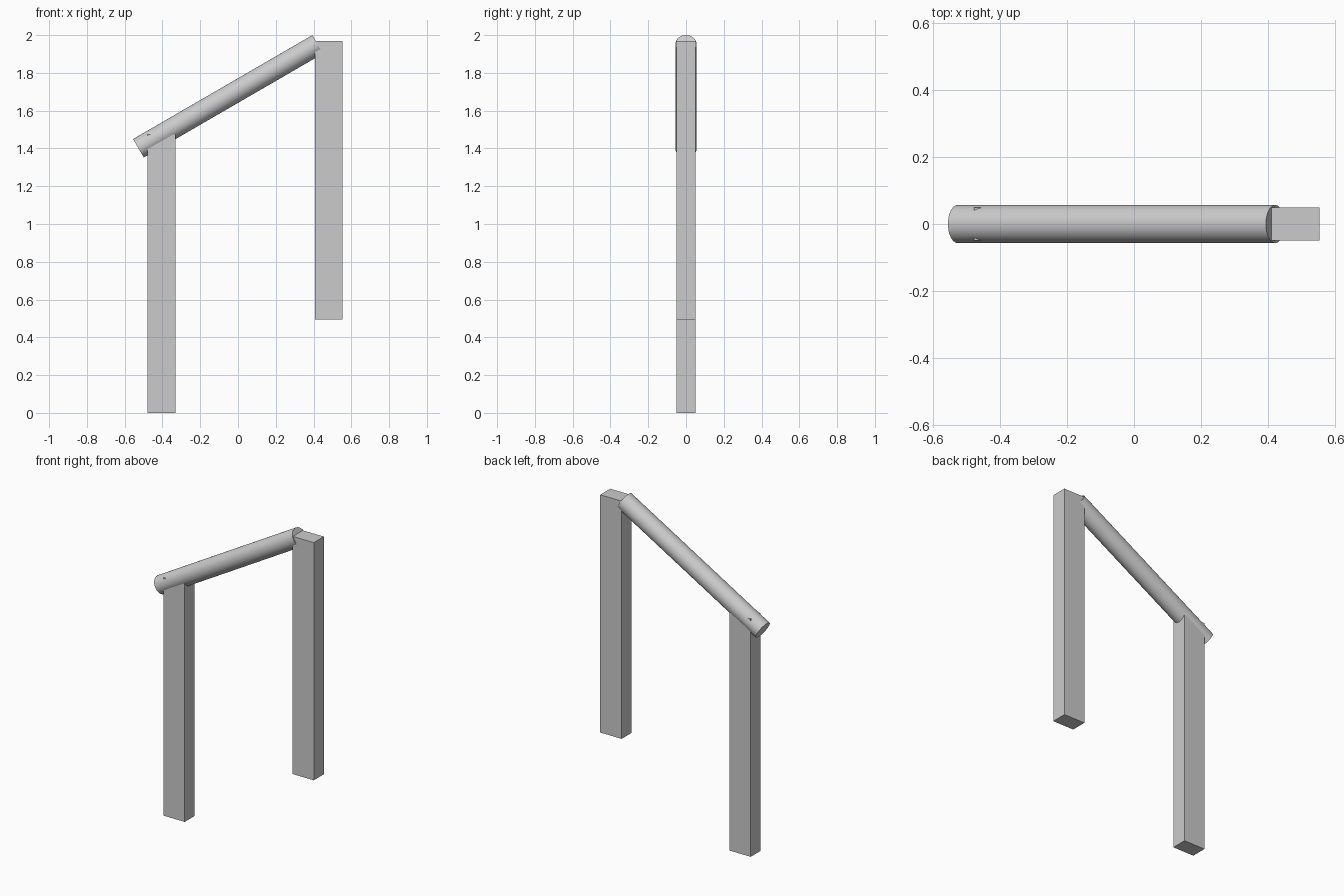
import bpy
import math
from mathutils import Vector

if "Cube" in bpy.data.objects:
    bpy.data.objects.remove(bpy.data.objects["Cube"])


def post(name, x, z0):
    # Square-cut rectangular post standing on z0
    w, d, h = 0.147, 0.098, 1.475
    bpy.ops.mesh.primitive_cube_add(size=1, location=(x, 0, z0 + h / 2))
    ob = bpy.context.object
    ob.name = name
    ob.scale = (w, d, h)
    bpy.ops.object.transform_apply(location=False, rotation=False, scale=True)
    return ob


# Lower and upper posts, stepped as on a stair
post("lower_post", -0.405, 0.0)
post("upper_post", 0.481, 0.495)

# Round handrail sloping up at 30 degrees
a, b = Vector((-0.527, 0, 1.401)), Vector((0.422, 0, 1.951))
bpy.ops.mesh.primitive_cylinder_add(vertices=48, radius=0.0565, depth=(b - a).length,
                                    location=(a + b) / 2)
rail = bpy.context.object
rail.name = "handrail"
rail.rotation_euler = (b - a).to_track_quat('Z', 'Y').to_euler()
bpy.ops.object.shade_smooth_by_angle(angle=math.radians(30))
